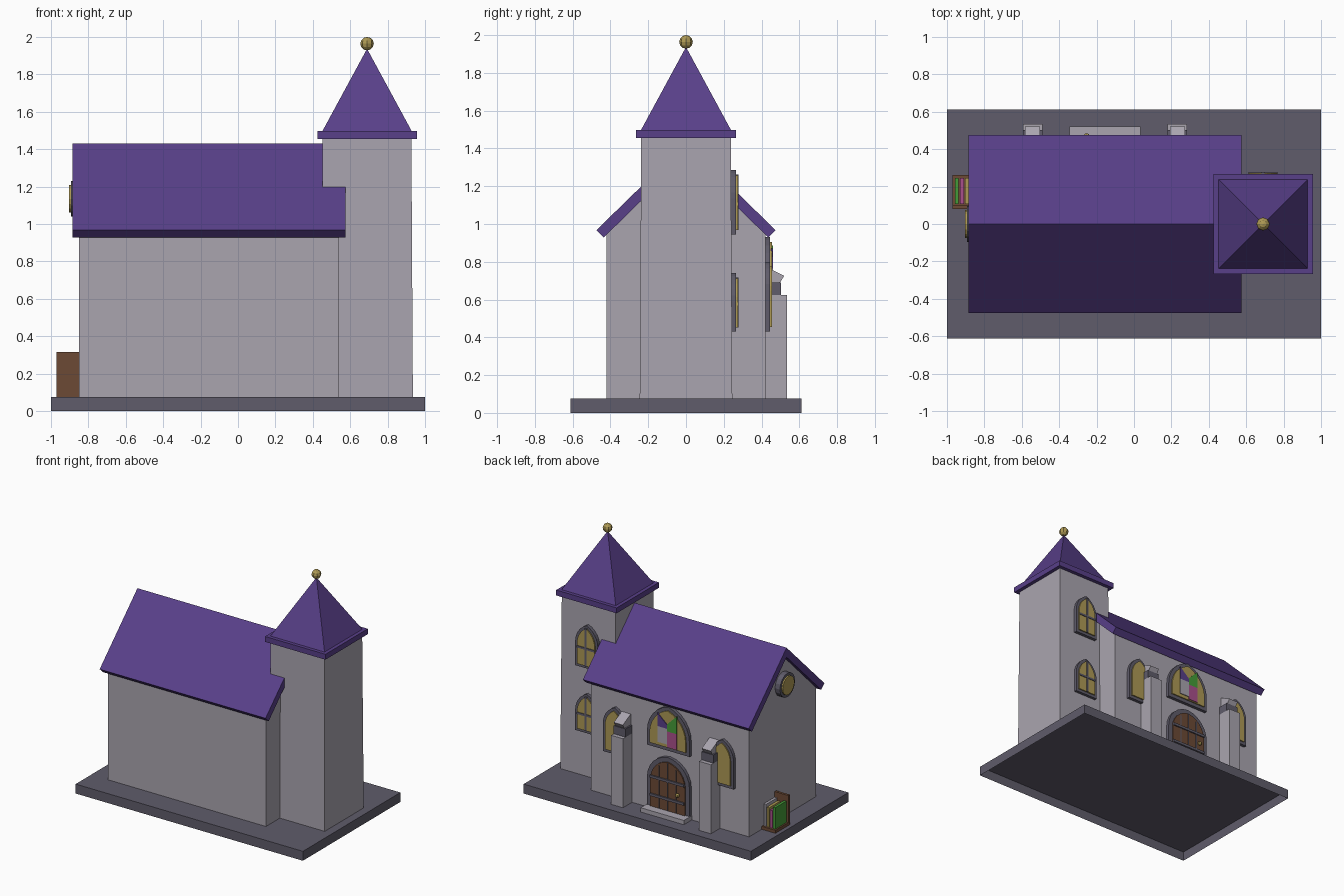
import bpy, bmesh, math
from mathutils import Matrix

cube = bpy.data.objects.get("Cube")
if cube:
    bpy.data.objects.remove(cube, do_unlink=True)


def material(name, rgb):
    m = bpy.data.materials.new(name)
    m.use_nodes = True
    color = (*rgb, 1)
    m.diffuse_color = color
    bsdf = m.node_tree.nodes["Principled BSDF"]
    bsdf.inputs["Base Color"].default_value = color
    bsdf.inputs["Roughness"].default_value = 0.8
    return m


STONE = material("light stone", (0.40, 0.375, 0.43))
DARK = material("dark stone", (0.115, 0.107, 0.145))
PURPLE = material("purple", (0.098, 0.05, 0.25))
GOLD = material("gold", (0.42, 0.32, 0.09))
WOOD = material("brown wood", (0.15, 0.068, 0.036))
GREEN = material("green", (0.06, 0.33, 0.04))
PINK = material("pink", (0.40, 0.08, 0.26))


def finish(name, bm, mat):
    bmesh.ops.recalc_face_normals(bm, faces=bm.faces)
    mesh = bpy.data.meshes.new(name)
    bm.to_mesh(mesh)
    bm.free()
    mesh.materials.append(mat)
    obj = bpy.data.objects.new(name, mesh)
    bpy.context.collection.objects.link(obj)
    return obj


def prism(name, points, axis, start, end, mat):
    """Extrude a profile along x (points are y, z) or along y (points are x, z)."""
    bm = bmesh.new()
    place = (lambda a, b, c: (c, a, b)) if axis == "x" else (lambda a, b, c: (a, c, b))
    face = bm.faces.new([bm.verts.new(place(a, b, start)) for a, b in points])
    ext = bmesh.ops.extrude_face_region(bm, geom=[face])["geom"]
    move = place(0, 0, end - start)
    bmesh.ops.translate(bm, vec=move, verts=[v for v in ext if isinstance(v, bmesh.types.BMVert)])
    return finish(name, bm, mat)


def box(name, x, y, z, mat):
    return prism(name, [(x[0], z[0]), (x[1], z[0]), (x[1], z[1]), (x[0], z[1])], "y", *y, mat)


def frustum(name, x, half_low, half_high, z, mat):
    bm = bmesh.new()
    bmesh.ops.create_cone(bm, cap_ends=True, segments=4, radius1=half_low * math.sqrt(2),
                          radius2=half_high * math.sqrt(2), depth=z[1] - z[0],
                          matrix=Matrix.Translation((x, 0, sum(z) / 2)) @ Matrix.Rotation(math.pi / 4, 4, "Z"))
    return finish(name, bm, mat)


def ball(name, centre, radius, mat):
    bm = bmesh.new()
    bmesh.ops.create_uvsphere(bm, u_segments=8, v_segments=6, radius=radius,
                              matrix=Matrix.Translation(centre))
    return finish(name, bm, mat)


def arch(cx, half, low, high, rise, steps=6):
    """Outline of an arch from two arcs; pointed when rise exceeds the half width."""
    radius = (rise * rise + half * half) / (2 * half)
    sweep = math.asin(rise / radius) if rise < radius else math.pi / 2
    side = []
    for i in range(steps + 1):
        a = sweep * i / steps
        side.append((half - radius + radius * math.cos(a), high - rise + radius * math.sin(a)))
    right = [(half, low)] + side
    left = [(-x, z) for x, z in reversed(right[:-1])]
    return [(cx + x, z) for x, z in right + left]


def window(name, cx, half, low, high, rise, wall, rim, mullions=False):
    face = wall + 0.025
    prism(name + "_frame", arch(cx, half, low, high, rise), "y", wall - 0.01, face, DARK)
    prism(name + "_glass", arch(cx, half - rim, low + rim, high - rim, rise - rim * 0.8),
          "y", face - 0.01, face + 0.009, GOLD)
    if mullions:
        mid = low + (high - low) * 0.47
        box(name + "_upright", (cx - 0.008, cx + 0.008), (face, face + 0.014),
            (low + rim, high - rim), DARK)
        box(name + "_crossbar", (cx - half + rim, cx + half - rim), (face, face + 0.014),
            (mid - 0.008, mid + 0.008), DARK)


GROUND = 0.076
WALL = 0.42
MID = -0.155  # centre of the entrance side

# Hollow plinth, open underneath
base = bmesh.new()
bmesh.ops.create_cube(base, size=1, matrix=Matrix.Translation((0, 0, 0.0375)) @ Matrix.Diagonal((2, 1.225, 0.075, 1)))
bmesh.ops.delete(base, geom=[f for f in base.faces if f.normal.z < -0.9], context="FACES_ONLY")
finish("plinth", base, DARK)

# Hall with gable ends, and its roof
prism("hall_walls", [(-WALL, GROUND), (WALL, GROUND), (WALL, 0.945), (0, 1.36), (-WALL, 0.945)],
      "x", -0.85, 0.54, STONE)
prism("hall_roof", [(-0.475, 0.967), (0, 1.43), (0.475, 0.967), (0.435, 0.929), (0, 1.355), (-0.435, 0.929)],
      "x", -0.885, 0.575, PURPLE)

# Tower with eaves, spire and finial
TOWER = 0.69
frustum("tower_walls", TOWER, 0.245, 0.237, (GROUND, 1.46), STONE)
frustum("tower_eaves", TOWER, 0.266, 0.266, (1.455, 1.498), PURPLE)
frustum("tower_spire", TOWER, 0.238, 0.001, (1.498, 1.935), PURPLE)
ball("finial", (TOWER, 0, 1.964), 0.036, GOLD)

# Windows
window("tower_lower_window", TOWER, 0.1, 0.43, 0.74, 0.15, 0.24, 0.022, True)
window("tower_upper_window", TOWER, 0.1, 0.945, 1.285, 0.15, 0.24, 0.022, True)
for side, label in ((1, "left"), (-1, "right")):
    window(label + "_hall_window", MID + side * 0.475, 0.1, 0.43, 0.8, 0.15, WALL, 0.024)
window("central_window", MID, 0.187, 0.585, 0.932, 0.235, WALL, 0.028)

# Stained glass panes
for label, side, bottom, inner_top, outer_top, mat in (
        ("purple", 1, 0.765, 0.795, 0.87, PURPLE), ("green", -1, 0.745, 0.8, 0.885, GREEN),
        ("pale", 1, 0.64, 0.765, 0.765, STONE), ("pink", -1, 0.62, 0.745, 0.745, PINK)):
    prism(label + "_pane", [(MID, bottom), (MID + side * 0.085, bottom),
                            (MID + side * 0.085, outer_top), (MID, inner_top)], "y", 0.45, 0.46, mat)

# Round gable window
for label, radius, x, mat in (("frame", 0.095, -0.893, DARK), ("glass", 0.074, -0.903, GOLD)):
    ring = [(radius * math.cos(math.tau * i / 16), 1.135 + radius * math.sin(math.tau * i / 16)) for i in range(16)]
    prism("round_window_" + label, ring, "x", -0.84, x, mat)

# Door with frame, planks, bands, knob and step
prism("door_frame", arch(MID, 0.187, GROUND, 0.53, 0.2), "y", 0.41, 0.445, DARK)
prism("door_leaf", arch(MID, 0.152, GROUND, 0.495, 0.168), "y", 0.43, 0.454, WOOD)
for i in (-1, 0, 1):
    box("plank_gap", (MID + i * 0.075 - 0.004, MID + i * 0.075 + 0.004), (0.45, 0.457),
        (GROUND, 0.49 - abs(i) * 0.04), DARK)
for z in (0.205, 0.35):
    box("door_band", (MID - 0.15, MID + 0.15), (0.45, 0.464), (z - 0.01, z + 0.01), DARK)
ball("door_knob", (-0.253, 0.47, 0.265), 0.016, GOLD)
box("door_step", (MID - 0.19, MID + 0.19), (0.41, 0.52), (GROUND, 0.11), STONE)

# Buttresses with a dark collar and sloped cap
for side in (1, -1):
    x = MID + side * 0.387
    box("buttress", (x - 0.052, x + 0.052), (0.41, 0.535), (GROUND, 0.625), STONE)
    box("buttress_collar", (x - 0.052, x + 0.052), (0.41, 0.503), (0.625, 0.69), DARK)
    prism("buttress_cap", [(0.41, 0.69), (0.488, 0.675), (0.52, 0.725), (0.41, 0.78)],
          "x", x - 0.04, x + 0.04, STONE)

# Book rack beside the gable
box("rack_tray", (-0.97, -0.85), (0.08, 0.262), (GROUND, 0.1), WOOD)
box("rack_panel", (-0.97, -0.85), (0.08, 0.1), (GROUND, 0.315), WOOD)
for i, (mat, height) in enumerate(((GREEN, 0.17), (PINK, 0.14), (GOLD, 0.155), (STONE, 0.175))):
    x = -0.958 + i * 0.027
    box("book", (x, x + 0.021), (0.108, 0.245), (0.1, 0.1 + height), mat)
